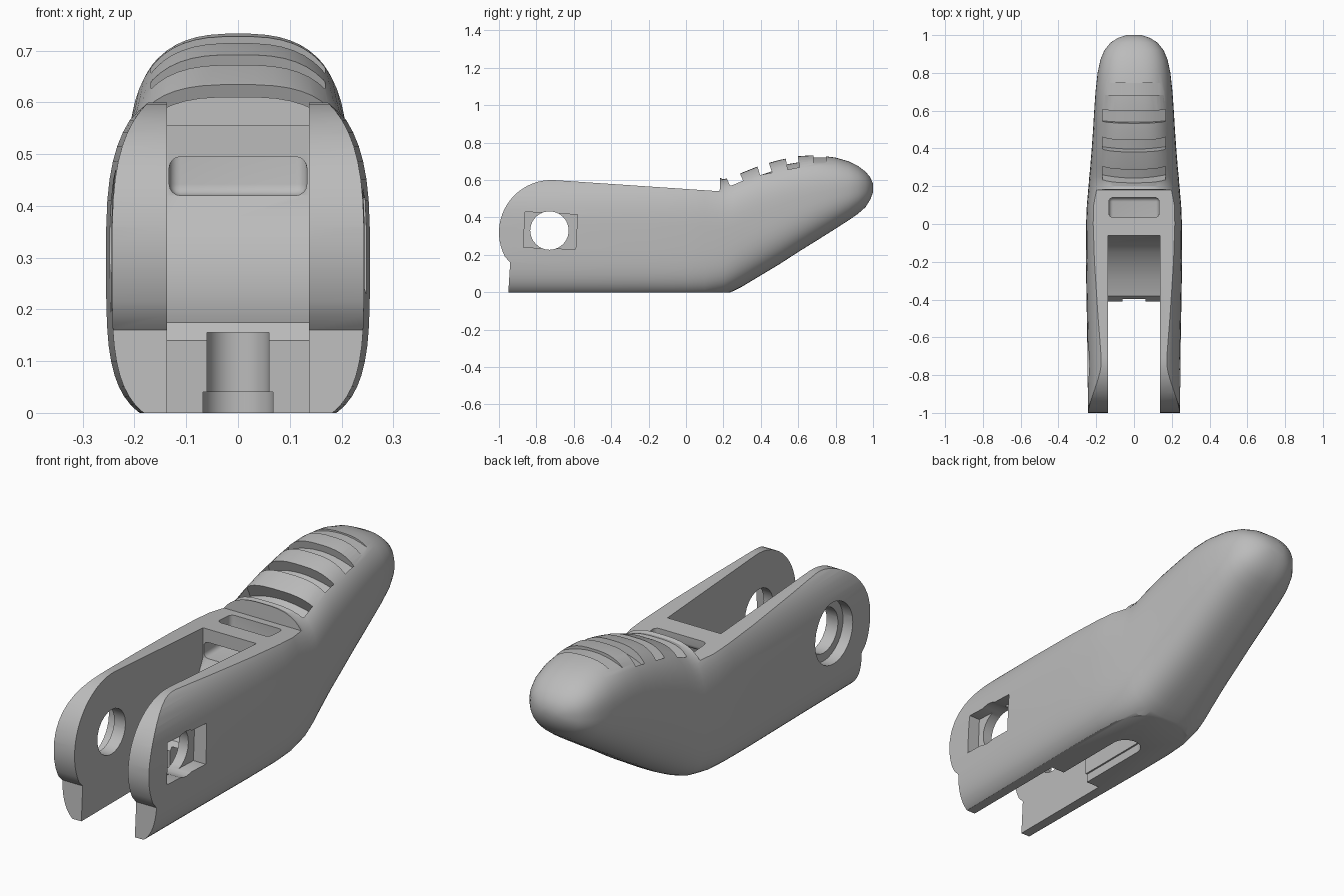
import bpy, bmesh, math
from mathutils import Matrix, Vector

if "Cube" in bpy.data.objects:
    bpy.data.objects.remove(bpy.data.objects["Cube"], do_unlink=True)

grey = bpy.data.materials.new("plain grey")
grey.use_nodes = True
grey.diffuse_color = (0.5, 0.5, 0.5, 1)
grey.node_tree.nodes["Principled BSDF"].inputs["Base Color"].default_value = (0.5, 0.5, 0.5, 1)


def loft(name, rings):
    """Closed solid through equal-length rings of points."""
    bm = bmesh.new()
    loops = [[bm.verts.new(p) for p in ring] for ring in rings]
    n = len(loops[0])
    for a, b in zip(loops, loops[1:]):
        for i in range(n):
            bm.faces.new((a[i], a[(i + 1) % n], b[(i + 1) % n], b[i]))
    bm.faces.new(loops[0])
    bm.faces.new(loops[-1])
    bmesh.ops.recalc_face_normals(bm, faces=bm.faces)
    mesh = bpy.data.meshes.new(name)
    bm.to_mesh(mesh)
    bm.free()
    mesh.materials.append(grey)
    obj = bpy.data.objects.new(name, mesh)
    bpy.context.collection.objects.link(obj)
    return obj


def prism(name, points, lo, hi, axis="X"):
    """Extrude an outline from lo to hi along an axis."""
    place = {"X": lambda a, b, t: (t, a, b),
             "Y": lambda a, b, t: (a, t, b),
             "Z": lambda a, b, t: (a, b, t)}[axis]
    return loft(name, [[place(a, b, t) for a, b in points] for t in (lo, hi)])


def apply(obj, mod):
    bpy.context.view_layer.objects.active = obj
    bpy.ops.object.modifier_apply(modifier=mod.name)


def cut(obj, cutter, operation="DIFFERENCE"):
    mod = obj.modifiers.new("cut", "BOOLEAN")
    mod.operation, mod.solver, mod.object = operation, "EXACT", cutter
    cutter.hide_render = True
    apply(obj, mod)
    bpy.data.objects.remove(cutter, do_unlink=True)


def arc(cx, cy, r, start, end, steps):
    turn = [math.radians(start + (end - start) * i / steps) for i in range(steps + 1)]
    return [(cx + r * math.cos(t), cy + r * math.sin(t)) for t in turn]


def section(y, bottom, top, width, low_power, high_power, count=56):
    """Rounded cross-section with separate squareness below and above."""
    mid, half, ring = (bottom + top) / 2, (top - bottom) / 2, []
    for i in range(count):
        t = 2 * math.pi * (i + 0.5) / count
        c, s = math.cos(t), math.sin(t)
        e = 2 / (high_power if s > 0 else low_power)
        ring.append((math.copysign(width * abs(c) ** e, c), y,
                     mid + math.copysign(half * abs(s) ** e, s)))
    return ring


# Lever body: y, bottom, top, half width, lower and upper squareness
stations = [
    (-1.05, -.03, .645, .243, 4, 3), (-.6, -.03, .645, .248, 4, 3),
    (-.2, -.03, .645, .255, 4, 3), (0, -.03, .645, .254, 4, 3),
    (.1, -.03, .64, .25, 3.8, 3), (.2, -.015, .605, .241, 3.5, 3),
    (.25, .005, .615, .237, 3.3, 3), (.3, .03, .64, .232, 3.1, 3),
    (.4, .09, .68, .224, 2.9, 2.9), (.5, .15, .708, .217, 2.8, 2.8),
    (.6, .215, .728, .211, 2.7, 2.8), (.7, .277, .734, .204, 2.6, 2.7),
    (.8, .34, .72, .193, 2.5, 2.6), (.87, .385, .7, .178, 2.5, 2.5),
    (.92, .42, .675, .157, 2.4, 2.5), (.96, .455, .645, .125, 2.3, 2.4),
    (.985, .495, .615, .085, 2.2, 2.3), (1, .535, .58, .04, 2, 2)]
body = loft("lever_body", [section(*s) for s in stations])

# Side outline: flat base, sloped arm tops and rounded pivot ends
outline = [(-.95, 0), (1.2, 0), (1.2, 1), (.2, 1), (.18, .54)]
outline += arc(-.72, .32, .28, 87, 208, 20) + [(-.94, .16)]
cut(body, prism("side_outline", outline, -.5, .5), "INTERSECT")

# Slot between the arms, with a curved ramp under the crossbar
ramp = [(-1.2, -.2), (-.41, -.2), (-.41, .14), (-.38, .175), (-.3, .195),
        (-.22, .235), (-.15, .285), (-.1, .34), (-.06, .42), (-.06, .9), (-1.2, .9)]
cut(body, prism("arm_slot", ramp, -.137, .137))

# Rounded pocket passing under and behind the crossbar
pocket = prism("pocket", [(-.14, .42), (.14, .42), (.14, .8), (.035, .8),
                          (.035, .495), (-.14, .495)], -.133, .133)
soft = pocket.modifiers.new("round", "BEVEL")
soft.width, soft.segments = .022, 4
apply(pocket, soft)
cut(body, pocket)

# Narrow round-ended groove in the base, flared at its mouth
for radius, height in ((.06, .155), (.068, .04)):
    stadium = arc(0, -.06, radius, 0, 180, 16) + [(-radius, -.6), (radius, -.6)]
    cut(body, prism("base_groove", stadium, -.1, height, "Z"))

# Pivot hole, round recess on one arm and square recess on the other
circle = arc(-.73, .33, .103, 0, 345, 23)
cut(body, prism("pivot_hole", circle, -.5, .5))
cut(body, prism("round_recess", arc(-.73, .33, .14, 0, 348.75, 31), -.5, -.195))
square = [(-.87, .24), (-.59, .23), (-.58, .415), (-.86, .43)]
cut(body, prism("square_recess", square, .185, .5))

# Thumb grip grooves: y, z, length, depth, slope
for y, z, length, depth, slope in (
        (.255, .618, .075, .055, 24), (.412, .684, .065, .05, 18),
        (.565, .722, .065, .033, 10), (.715, .734, .065, .013, 0)):
    xs = [-.168 + .336 * i / 10 for i in range(11)]
    floor = [(x, -depth - 1.5 * x * x) for x in xs]
    groove = prism("grip_groove", floor + [(.168, .1), (-.168, .1)],
                   -length / 2, length / 2, "Y")
    groove.data.transform(Matrix.Translation(Vector((0, y, z)))
                          @ Matrix.Rotation(math.radians(slope), 4, "X"))
    cut(body, groove)

# Smooth the rounded skin and keep the cut edges crisp
bpy.ops.object.select_all(action="DESELECT")
body.select_set(True)
bpy.context.view_layer.objects.active = body
bpy.ops.object.shade_smooth_by_angle(angle=math.radians(28))
